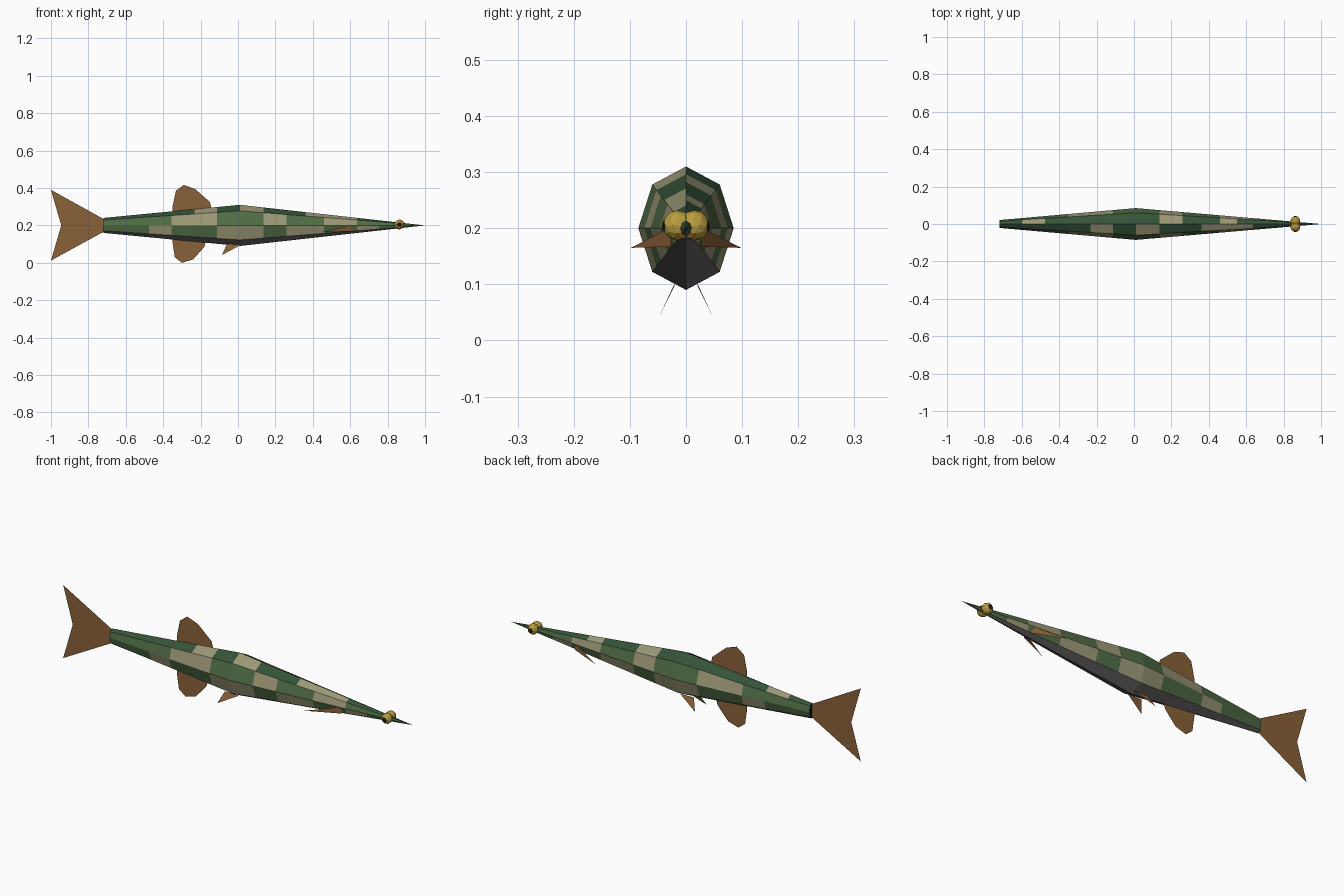
import bpy, bmesh
from math import sin, cos, pi

if "Cube" in bpy.data.objects:
    bpy.data.objects.remove(bpy.data.objects["Cube"])


def mat(name, rgb):
    m = bpy.data.materials.new(name)
    m.diffuse_color = (*rgb, 1)
    m.use_nodes = True
    m.node_tree.nodes["Principled BSDF"].inputs["Base Color"].default_value = m.diffuse_color
    return m


DARK = mat("dark_green", (0.035, 0.085, 0.04))
GREEN = mat("green", (0.08, 0.15, 0.06))
TAN = mat("tan", (0.33, 0.31, 0.18))
BELLY = mat("belly_grey", (0.15, 0.14, 0.14))
BROWN = mat("fin_brown", (0.25, 0.12, 0.04))
YELLOW = mat("eye_yellow", (0.5, 0.34, 0.05))
BLACK = mat("black", (0.01, 0.01, 0.01))


def link(name, bm, mats):
    me = bpy.data.meshes.new(name)
    bm.to_mesh(me)
    bm.free()
    for m in mats:
        me.materials.append(m)
    ob = bpy.data.objects.new(name, me)
    bpy.context.collection.objects.link(ob)
    return ob


def fin(name, pts):
    bm = bmesh.new()
    bm.faces.new([bm.verts.new(p) for p in pts])
    return link(name, bm, [BROWN])


# Body: octagonal spindle, widest in the middle, with checkered flanks
XS = [-0.72 + 0.1217 * i for i in range(6)] + [0.01, 0.135, 0.26, 0.36, 0.46, 0.55, 0.635, 0.75]
SIDE_NEAR = ["00001010011100", "00011001001100", "00100110110010"]
SIDE_FAR = ["01000001001000", "00011001001100", "00100110110010"]


def radii(x):
    if x > 0.01:
        t = (1 - x) / 0.99
        return 0.085 * t, 0.11 * t
    t = (x + 0.72) / 0.73
    return 0.021 + 0.064 * t, 0.04 + 0.07 * t


bm = bmesh.new()
rings = []
for x in XS:
    ry, rz = radii(x)
    rings.append([bm.verts.new((x, ry * sin(k * pi / 4), 0.2 + rz * cos(k * pi / 4))) for k in range(8)])
tip = bm.verts.new((1.0, 0, 0.2))
for i in range(len(XS)):
    for k in range(8):
        j = (k + 1) % 8
        a = rings[i]
        if i + 1 < len(XS):
            f = bm.faces.new((a[k], a[j], rings[i + 1][j], rings[i + 1][k]))
        else:
            f = bm.faces.new((a[k], a[j], tip))
        row, pattern = (k, SIDE_FAR) if k < 4 else (7 - k, SIDE_NEAR)
        if row == 3:
            f.material_index = 3
        elif pattern[row][i] == "1":
            f.material_index = 2
        else:
            f.material_index = 0 if row == 0 else 1
cap = bm.faces.new(rings[0])
cap.material_index = 4
bmesh.ops.recalc_face_normals(bm, faces=bm.faces)
link("body", bm, [DARK, GREEN, TAN, BELLY, BLACK])

# Flat fins along the centre line
fin("tail_fin", [(x, 0, z) for x, z in
    [(-0.72, 0.235), (-1, 0.39), (-0.945, 0.2), (-1, 0.012), (-0.72, 0.165)]])
fin("dorsal_fin", [(x, 0, z) for x, z in
    [(-0.35, 0.26), (-0.35, 0.30), (-0.332, 0.385), (-0.29, 0.416), (-0.23, 0.395),
     (-0.15, 0.325), (-0.14, 0.28)]])
fin("anal_fin", [(x, 0, z) for x, z in
    [(-0.35, 0.14), (-0.35, 0.11), (-0.338, 0.03), (-0.30, 0.0), (-0.24, 0.018),
     (-0.18, 0.085), (-0.17, 0.12)]])

# Paired fins and eyes
for s, side in ((-1, "near"), (1, "far")):
    fin("pectoral_fin_" + side, [(0.615, s * 0.027, 0.202), (0.615, s * 0.027, 0.167), (0.45, s * 0.098, 0.165)])
    fin("pelvic_fin_" + side, [(0.02, s * 0.02, 0.098), (-0.06, s * 0.021, 0.1), (-0.085, s * 0.048, 0.042)])
    for name, r, y, m in (("eye_", 0.027, 0.015, YELLOW), ("pupil_", 0.018, 0.0255, BLACK)):
        bm = bmesh.new()
        bmesh.ops.create_icosphere(bm, subdivisions=2, radius=r)
        bmesh.ops.translate(bm, verts=bm.verts, vec=(0.863, s * y, 0.205))
        link(name + side, bm, [m])
